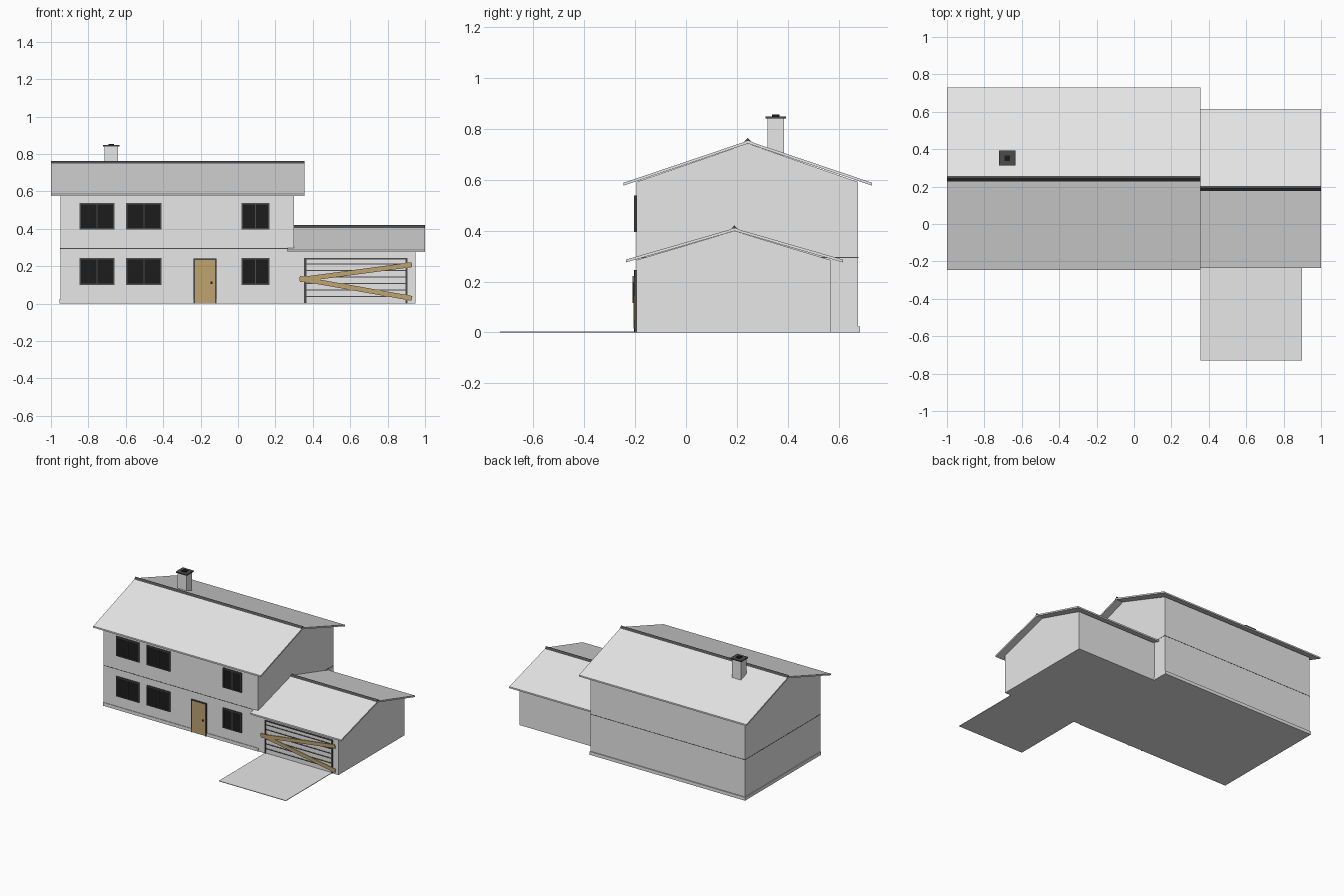
import bpy, bmesh, math
from mathutils import Matrix, Vector

if "Cube" in bpy.data.objects:
    bpy.data.objects.remove(bpy.data.objects["Cube"])


def material(name, r, g, b):
    m = bpy.data.materials.new(name)
    m.diffuse_color = (r, g, b, 1)
    m.use_nodes = True
    m.node_tree.nodes["Principled BSDF"].inputs["Base Color"].default_value = m.diffuse_color
    return m


PLASTER = material("plaster_grey", 0.8, 0.8, 0.8)
DARK = material("dark_grey_trim", 0.07, 0.07, 0.07)
GLASS = material("black_glass", 0.012, 0.012, 0.012)
WOOD = material("tan_wood", 0.52, 0.37, 0.16)


def finish(name, bm, mat):
    bmesh.ops.recalc_face_normals(bm, faces=bm.faces[:])
    me = bpy.data.meshes.new(name)
    bm.to_mesh(me)
    bm.free()
    me.materials.append(mat)
    ob = bpy.data.objects.new(name, me)
    bpy.context.collection.objects.link(ob)
    return ob


def boxes(name, mat, *spans):
    """One object made of boxes, each given as (x0, x1, y0, y1, z0, z1)."""
    bm = bmesh.new()
    for x0, x1, y0, y1, z0, z1 in spans:
        mid = Vector((x0 + x1, y0 + y1, z0 + z1)) / 2
        size = Matrix.Diagonal((x1 - x0, y1 - y0, z1 - z0, 1))
        bmesh.ops.create_cube(bm, size=1, matrix=Matrix.Translation(mid) @ size)
    return finish(name, bm, mat)


def extrude_x(name, mat, profile, x0, x1):
    """Prism with a (y, z) profile running along x."""
    bm = bmesh.new()
    face = bm.faces.new([bm.verts.new((x0, y, z)) for y, z in profile])
    new = bmesh.ops.extrude_face_region(bm, geom=[face])["geom"]
    bmesh.ops.translate(bm, vec=(x1 - x0, 0, 0),
                        verts=[v for v in new if isinstance(v, bmesh.types.BMVert)])
    return finish(name, bm, mat)


def gable_roof(name, x0, x1, y0, y1, eave, ridge, wall_y0, wall_y1, wall_z, wx0, wx1):
    """Folded roof slab, gable infill below it, and a ridge cap on top."""
    t, mid = 0.011, (y0 + y1) / 2
    extrude_x(name, PLASTER, [(y0, eave), (mid, ridge), (y1, eave),
                              (y1, eave - t), (mid, ridge - t), (y0, eave - t)], x0, x1)
    extrude_x(name + "_gable", PLASTER, [(wall_y0, wall_z), (wall_y1, wall_z),
                                         (mid, ridge - t)], wx0, wx1)
    extrude_x(name + "_ridge_cap", DARK, [(mid - 0.014, ridge - 0.004), (mid, ridge + 0.011),
                                          (mid + 0.014, ridge - 0.004)], x0, x1)


F = -0.195  # front wall plane

# House body: base plinth, lower storey, floor band, upper storey
boxes("house_plinth", PLASTER, (-0.955, 0.302, F - 0.004, 0.682, 0, 0.024))
boxes("lower_storey", PLASTER, (-0.95, 0.30, F, 0.675, 0.024, 0.293))
boxes("floor_band", DARK, (-0.951, 0.301, F - 0.001, 0.676, 0.293, 0.297))
boxes("upper_storey", PLASTER, (-0.95, 0.30, F, 0.675, 0.297, 0.59))
gable_roof("house_roof", -1, 0.355, -0.245, 0.73, 0.587, 0.752, F, 0.675, 0.59, -0.95, 0.30)

# Garage body and roof
boxes("garage_walls", PLASTER, (0.30, 0.95, F, 0.567, 0, 0.284))
gable_roof("garage_roof", 0.265, 1, -0.235, 0.615, 0.286, 0.409, F, 0.567, 0.284, 0.30, 0.95)

# Chimney with cap and flue
boxes("chimney", PLASTER, (-0.714, -0.641, 0.32, 0.384, 0.62, 0.84))
boxes("chimney_cap", DARK, (-0.722, -0.633, 0.312, 0.393, 0.84, 0.848))
boxes("chimney_flue", GLASS, (-0.692, -0.663, 0.338, 0.367, 0.848, 0.854))


def window(name, x0, x1, z0, z1):
    y0, y1, w = F - 0.008, F, 0.008
    c = (x0 + x1) / 2
    boxes(name + "_glass", GLASS, (x0, x1, F - 0.003, y1, z0, z1))
    boxes(name + "_frame", DARK,
          (x0, x0 + w, y0, y1, z0, z1), (x1 - w, x1, y0, y1, z0, z1),
          (x0 + w, x1 - w, y0, y1, z0, z0 + w), (x0 + w, x1 - w, y0, y1, z1 - w, z1),
          (c - 0.003, c + 0.003, y0, y1, z0 + w, z1 - w))


# Windows, three on each storey
for storey, z0, z1 in (("lower", 0.10, 0.245), ("upper", 0.395, 0.538)):
    for side, x0, x1 in (("left", -0.847, -0.66), ("middle", -0.598, -0.408),
                         ("right", 0.018, 0.168)):
        window(f"{storey}_{side}_window", x0, x1, z0, z1)

# Front door with frame and knob
boxes("front_door", WOOD, (-0.23, -0.124, F - 0.006, F, 0.003, 0.232))
boxes("front_door_frame", DARK, (-0.239, -0.23, F - 0.009, F, 0, 0.24),
      (-0.124, -0.115, F - 0.009, F, 0, 0.24), (-0.23, -0.124, F - 0.009, F, 0.232, 0.24))
boxes("door_knob", GLASS, (-0.147, -0.137, F - 0.011, F - 0.006, 0.105, 0.118))

# Garage door: frame and panel rails on the light wall
rails = [(0.365, 0.895, F - 0.003, F, z - 0.003, z + 0.003)
         for z in (0.037, 0.072, 0.107, 0.142, 0.177, 0.212)]
boxes("garage_door_rails", DARK, *rails)
boxes("garage_door_frame", DARK, (0.354, 0.365, F - 0.006, F, 0, 0.245),
      (0.895, 0.906, F - 0.006, F, 0, 0.245), (0.365, 0.895, F - 0.006, F, 0.237, 0.245))


def plank(name, x0, z0, x1, z1, y):
    ob = boxes(name, WOOD, (-0.5, 0.5, -0.5, 0.5, -0.5, 0.5))
    length, angle = math.hypot(x1 - x0, z1 - z0), math.atan2(z1 - z0, x1 - x0)
    ob.data.transform(Matrix.Translation(((x0 + x1) / 2, y, (z0 + z1) / 2))
                      @ Matrix.Rotation(-angle, 4, "Y")
                      @ Matrix.Diagonal((length, 0.005, 0.026, 1)))


# Two planks nailed across the garage door
plank("upper_plank", 0.33, 0.128, 0.93, 0.208, F - 0.0115)
plank("lower_plank", 0.33, 0.134, 0.93, 0.028, F - 0.0085)

# Driveway slab
boxes("driveway", PLASTER, (0.356, 0.898, -0.73, F, 0, 0.004))
